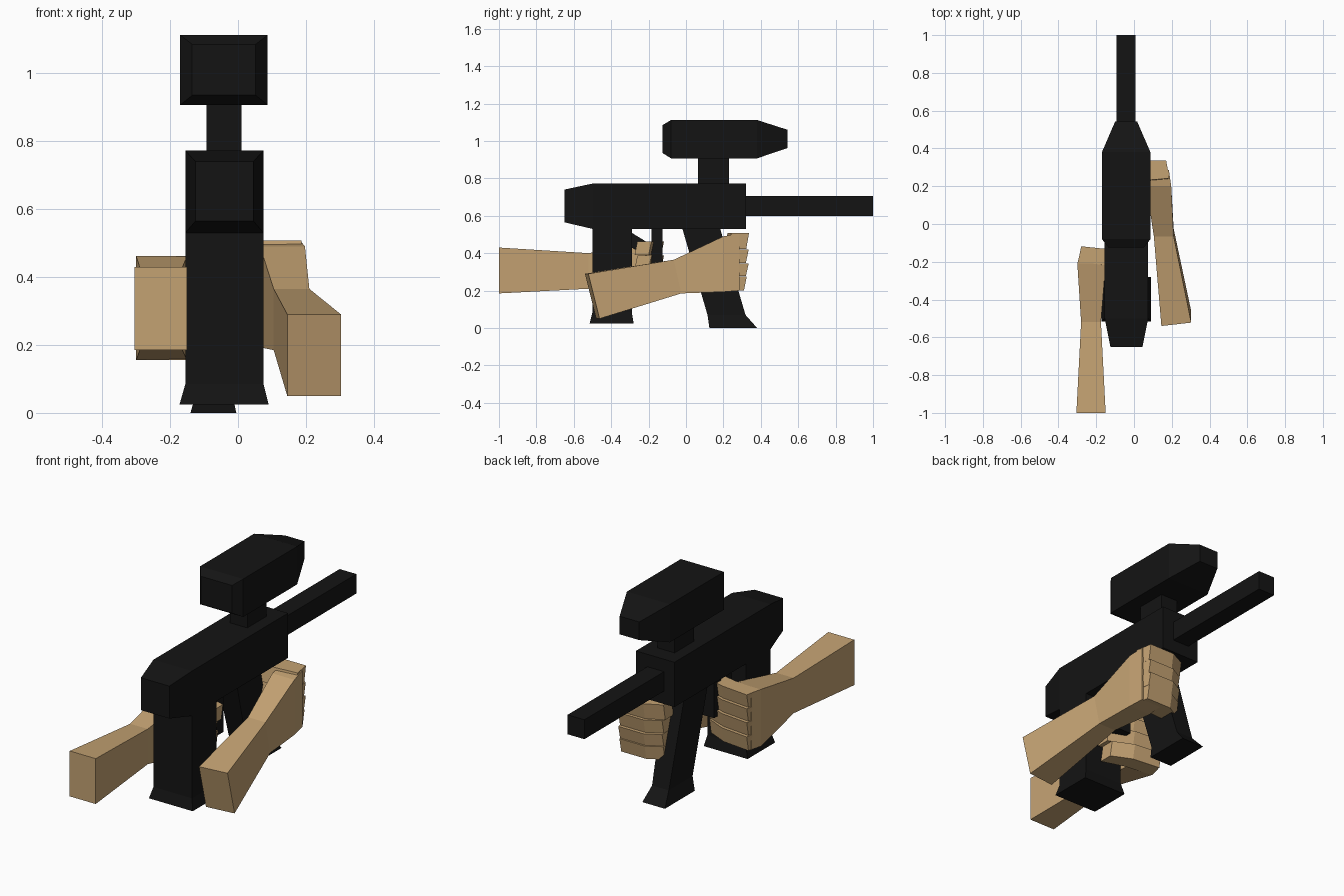
import bpy, bmesh

def material(name, color):
    m = bpy.data.materials.new(name)
    m.diffuse_color = color
    return m

BLACK = material("matte_black", (0.007, 0.007, 0.007, 1))
SKIN = material("skin", (0.55, 0.36, 0.17, 1))

def loft(name, rings, mat):
    """Skin a closed solid through rings with equal point counts."""
    bm = bmesh.new()
    vs = [[bm.verts.new(p) for p in r] for r in rings]
    n = len(vs[0])
    for a, b in zip(vs, vs[1:]):
        for i in range(n):
            j = (i + 1) % n
            bm.faces.new((a[i], a[j], b[j], b[i]))
    bm.faces.new(vs[0][::-1])
    bm.faces.new(vs[-1])
    bmesh.ops.recalc_face_normals(bm, faces=bm.faces)
    me = bpy.data.meshes.new(name)
    bm.to_mesh(me)
    bm.free()
    me.materials.append(mat)
    ob = bpy.data.objects.new(name, me)
    bpy.context.collection.objects.link(ob)
    return ob

def ring_y(y, x0, x1, z0, z1, lean=0, skew=0):
    """Rectangle across y; lean shifts the top edge, skew the +x edge."""
    return [(x0, y, z0), (x1, y + skew, z0), (x1, y + lean + skew, z1), (x0, y + lean, z1)]

def ring_z(z, x0, x1, y0, y1):
    return [(x0, y0, z), (x1, y0, z), (x1, y1, z), (x0, y1, z)]

def box(name, x0, x1, y0, y1, z0, z1, mat=BLACK):
    return loft(name, [ring_z(z0, x0, x1, y0, y1), ring_z(z1, x0, x1, y0, y1)], mat)

# receiver, barrel and scope
loft("receiver", [ring_y(-0.65, -0.125, 0.045, 0.565, 0.74),
                  ring_y(-0.50, -0.155, 0.075, 0.53, 0.772),
                  ring_y(0.32, -0.155, 0.075, 0.53, 0.772)], BLACK)
box("barrel", -0.093, 0.007, 0.30, 1.0, 0.60, 0.705)
box("scope_mount", -0.093, 0.01, 0.065, 0.23, 0.76, 0.92)
loft("scope", [ring_y(-0.125, -0.135, 0.052, 0.935, 1.085),
               ring_y(-0.08, -0.17, 0.087, 0.907, 1.112),
               ring_y(0.38, -0.17, 0.087, 0.907, 1.112),
               ring_y(0.542, -0.10, 0.017, 0.962, 1.06)], BLACK)

# rear grip and slanted front grip, both flared at the foot
loft("rear_grip", [ring_z(0.025, -0.172, 0.09, -0.515, -0.28),
                   ring_z(0.085, -0.155, 0.075, -0.50, -0.29),
                   ring_z(0.54, -0.155, 0.075, -0.50, -0.29)], BLACK)
loft("front_grip", [ring_z(0.0, -0.14, -0.005, 0.125, 0.38),
                    ring_z(0.07, -0.12, -0.02, 0.115, 0.318),
                    ring_z(0.54, -0.12, 0.0, -0.022, 0.18)], BLACK)

# trigger and guard
box("guard_front", -0.08, 0.0, -0.185, -0.125, 0.30, 0.54)
box("guard_bottom", -0.08, 0.0, -0.30, -0.125, 0.28, 0.33)
trigger = [(-0.30, 0.515), (-0.21, 0.46), (-0.21, 0.385), (-0.30, 0.435)]
loft("trigger", [[(x, y, z) for y, z in trigger] for x in (-0.07, -0.01)], BLACK)

# rear arm with hand on the rear grip
loft("rear_arm", [ring_y(-1.0, -0.305, -0.15, 0.185, 0.43),
                  ring_y(-0.52, -0.28, -0.175, 0.21, 0.40),
                  ring_y(-0.21, -0.30, -0.15, 0.155, 0.462),
                  ring_y(-0.15, -0.285, -0.15, 0.155, 0.462)], SKIN)

# front arm with hand on the front grip
loft("front_arm", [ring_y(-0.48, 0.145, 0.303, 0.05, 0.29, -0.06, 0.018),
                   ring_y(-0.025, 0.105, 0.21, 0.185, 0.365, -0.04),
                   ring_y(0.20, 0.065, 0.197, 0.193, 0.49),
                   ring_y(0.285, 0.065, 0.185, 0.20, 0.505)], SKIN)

# curled fingers: plan profile extruded in z, one per height band
def fingers(prefix, plan, bands):
    for i, (z0, z1, shift, reach) in enumerate(bands):
        def ring(z, inset):
            return [(x + (reach if k in (3, 4) else 0), y + shift - inset, z)
                    for k, (x, y) in enumerate(plan)]
        loft(f"{prefix}_finger_{i + 1}", [ring(z0, 0.015), ring(z1, 0)], SKIN)

fingers("rear", [(-0.295, -0.20), (-0.28, -0.118), (-0.12, -0.135), (0.01, -0.185),
                 (0.01, -0.26), (-0.14, -0.22)],
        [(0.155, 0.235, 0, -0.02), (0.237, 0.312, 0, 0),
         (0.314, 0.387, 0, 0), (0.389, 0.462, 0, 0.03)])
fingers("front", [(0.187, 0.24), (0.17, 0.335), (0.02, 0.335), (-0.06, 0.29),
                  (-0.06, 0.22), (0.07, 0.23)],
        [(0.20, 0.275, -0.01, 0), (0.277, 0.345, 0, 0),
         (0.347, 0.42, 0, 0), (0.422, 0.508, 0.002, -0.01)])
